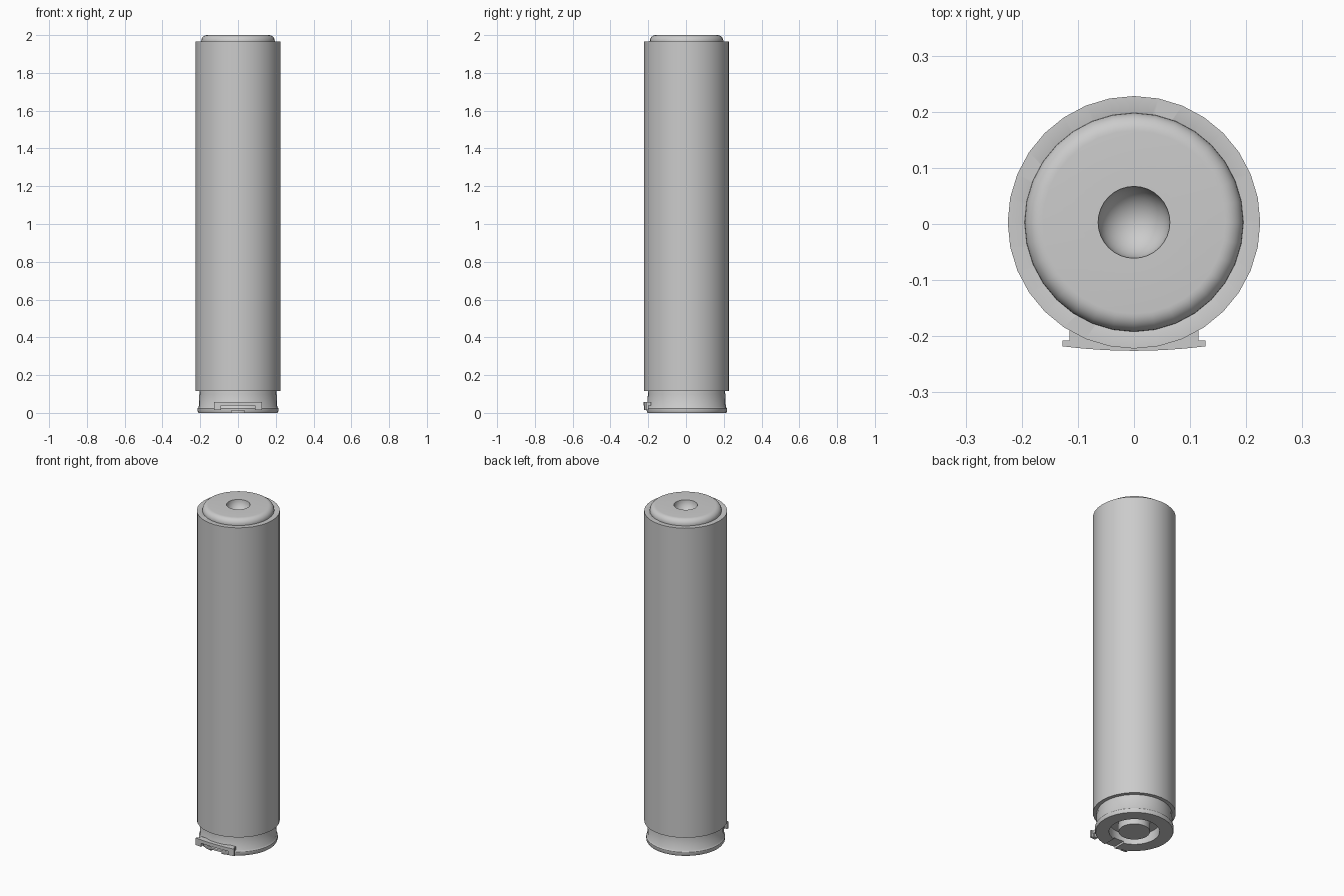
import bpy, bmesh, math
from math import sin, cos, pi, radians

cube = bpy.data.objects.get("Cube")
if cube:
    bpy.data.objects.remove(cube)

CENTRE_Y = 0.003
grey = bpy.data.materials.new("plain grey")
grey.use_nodes = True
colour = (0.6, 0.6, 0.6, 1)
grey.diffuse_color = colour
grey.node_tree.nodes["Principled BSDF"].inputs["Base Color"].default_value = colour


def finish(bm, name, smooth=True):
    bmesh.ops.recalc_face_normals(bm, faces=bm.faces)
    mesh = bpy.data.meshes.new(name)
    bm.to_mesh(mesh)
    bm.free()
    mesh.materials.append(grey)
    ob = bpy.data.objects.new(name, mesh)
    bpy.context.collection.objects.link(ob)
    if smooth:
        bpy.ops.object.select_all(action='DESELECT')
        ob.select_set(True)
        bpy.context.view_layer.objects.active = ob
        bpy.ops.object.shade_smooth_by_angle(angle=radians(35))
    return ob


def lathe(name, profile, sides=32):
    """Spin an (r, z) profile that starts and ends on the axis."""
    bm = bmesh.new()
    verts = [bm.verts.new((r, CENTRE_Y, z)) for r, z in profile]
    edges = [bm.edges.new(pair) for pair in zip(verts, verts[1:])]
    bmesh.ops.spin(bm, geom=verts + edges, cent=(0, CENTRE_Y, 0), axis=(0, 0, 1),
                   angle=2 * pi, steps=sides, use_merge=True)
    bmesh.ops.remove_doubles(bm, verts=bm.verts, dist=1e-5)
    return finish(bm, name)


def arc(r, z, size, start, end, steps=8):
    angles = [radians(start + (end - start) * i / steps) for i in range(steps + 1)]
    return [(max(0, r + size * cos(a)), z + size * sin(a)) for a in angles]


# Long main barrel
lathe("barrel", [(0, 0.115), (0.225, 0.115), (0.225, 1.965), (0, 1.965)])

# Rounded cap with a hemispherical pit; the barrel top is hidden beneath it
PIT = 0.064
cap_profile = [(0, 1.9), (0.195, 1.9), (0.195, 1.966)]
cap_profile += arc(0.163, 1.968, 0.032, 0, 90)
cap_profile += arc(0, 2.0, PIT, 0, -90)
cap = lathe("top_cap", cap_profile)

# Clear the barrel below the pit
hollow = lathe("barrel_hollow_cutter", [(0, 1.91), (0.12, 1.91), (0.12, 2.1), (0, 2.1)])
hollow.hide_render = True
hollow.hide_set(True)
cut = bpy.data.objects["barrel"].modifiers.new("pit clearance", 'BOOLEAN')
cut.operation = 'DIFFERENCE'
cut.object = hollow

# Base collar with flared foot, ring groove and central post underneath
base = lathe("base_collar", [
    (0, 0.12), (0.203, 0.12), (0.205, 0.1), (0.208, 0.032), (0.214, 0.024),
    (0.214, 0.008), (0.21, 0), (0.137, 0), (0.137, 0.06), (0.085, 0.06),
    (0.085, 0), (0, 0)])

# Shallow radial slot under the front of the base
bm = bmesh.new()
bmesh.ops.create_cube(bm, size=1)
bmesh.ops.scale(bm, vec=(0.07, 0.12, 0.024), verts=bm.verts)
bmesh.ops.translate(bm, vec=(0, -0.18, 0), verts=bm.verts)
slot = finish(bm, "slot_cutter", False)
slot.hide_render = True
slot.hide_set(True)
cut = base.modifiers.new("front slot", 'BOOLEAN')
cut.operation = 'DIFFERENCE'
cut.object = slot


def curved_bar(name, x0, x1, z0, z1, back, steps=8):
    """Bar with a gently bowed front face."""
    bm = bmesh.new()
    xs = [x0 + (x1 - x0) * i / steps for i in range(steps + 1)]
    outline = [(x, -0.226 + 0.5 * x * x) for x in xs] + [(x1, back), (x0, back)]
    face = bm.faces.new([bm.verts.new((x, y, z0)) for x, y in outline])
    top = bmesh.ops.extrude_face_region(bm, geom=[face])
    moved = [v for v in top["geom"] if isinstance(v, bmesh.types.BMVert)]
    bmesh.ops.translate(bm, vec=(0, 0, z1 - z0), verts=moved)
    return finish(bm, name)


# Front clip: top rail, two legs and stepped ends
curved_bar("clip_rail", -0.115, 0.115, 0.038, 0.058, -0.185)
for side, label in ((1, "left"), (-1, "right")):
    a, b = sorted((side * 0.105, side * 0.127))
    curved_bar(label + "_clip_leg", a, b, 0.016, 0.058, -0.208)
    a, b = sorted((side * 0.09, side * 0.112))
    curved_bar(label + "_clip_step", a, b, 0.016, 0.058, -0.198)
